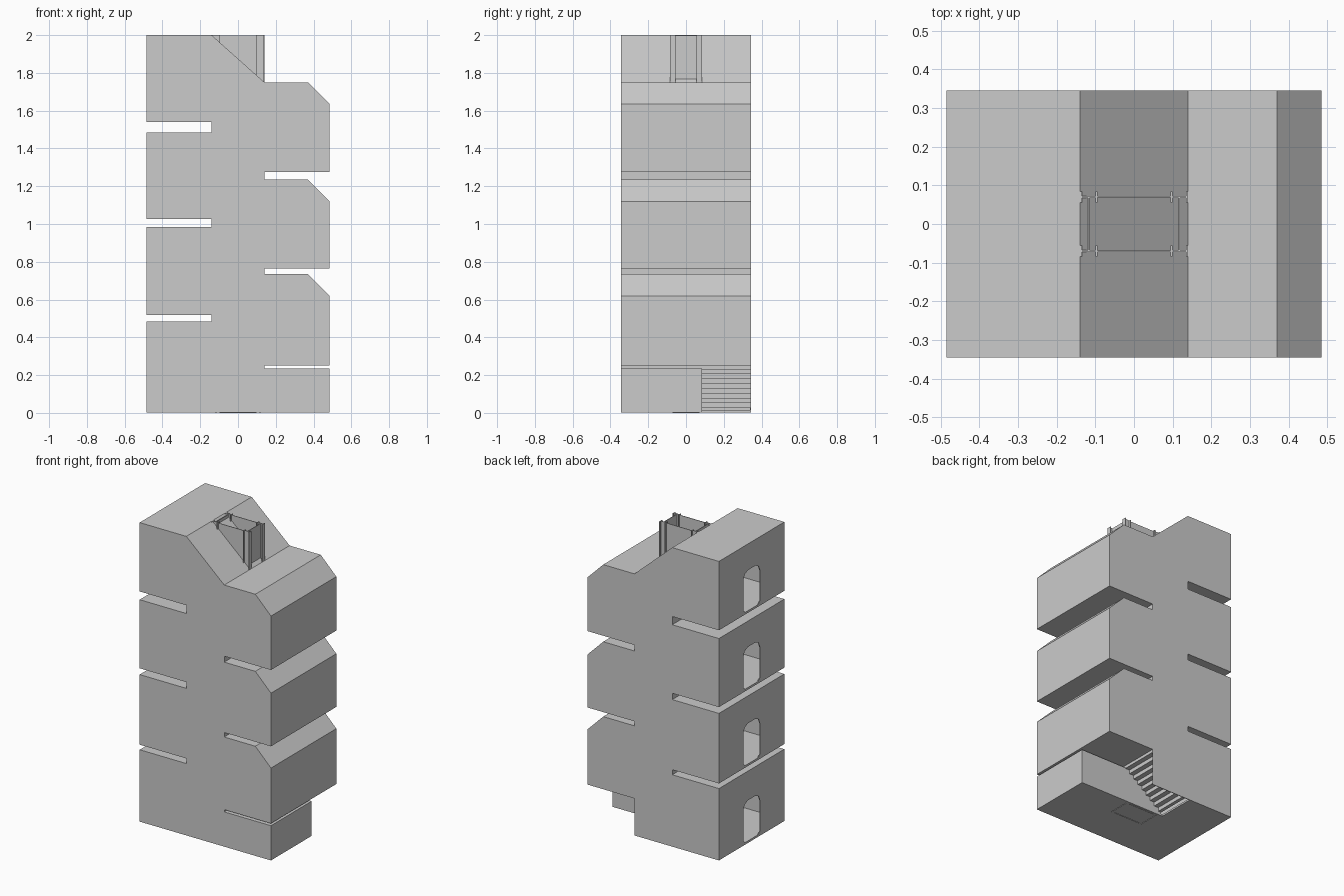
import bpy, bmesh
from mathutils import Vector

cube = bpy.data.objects.get("Cube")
if cube:
    bpy.data.objects.remove(cube)

grey = bpy.data.materials.new("concrete_grey")
grey.use_nodes = True
COLOUR = (0.6, 0.6, 0.6, 1)
grey.diffuse_color = COLOUR
grey.node_tree.nodes["Principled BSDF"].inputs["Base Color"].default_value = COLOUR


def prism(name, outline, axis, lo, hi):
    """Extrude a 2D outline along x, y or z (outline uses the other two axes in order)."""
    bm = bmesh.new()
    verts = []
    for p in outline:
        c = list(p)
        c.insert("xyz".index(axis), lo)
        verts.append(bm.verts.new(c))
    face = bm.faces.new(verts)
    grown = bmesh.ops.extrude_face_region(bm, geom=[face])["geom"]
    move = Vector([hi - lo if a == axis else 0 for a in "xyz"])
    bmesh.ops.translate(bm, vec=move, verts=[v for v in grown if isinstance(v, bmesh.types.BMVert)])
    bmesh.ops.recalc_face_normals(bm, faces=bm.faces)
    mesh = bpy.data.meshes.new(name)
    bm.to_mesh(mesh)
    bm.free()
    mesh.materials.append(grey)
    ob = bpy.data.objects.new(name, mesh)
    bpy.context.scene.collection.objects.link(ob)
    return ob


def box(name, x0, x1, y0, y1, z0, z1):
    return prism(name, [(x0, y0), (x1, y0), (x1, y1), (x0, y1)], "z", z0, z1)


def cut(target, cutter):
    """Subtract the cutter, bake the result and remove the cutter."""
    mod = target.modifiers.new("cut", "BOOLEAN")
    mod.operation, mod.solver, mod.object = "DIFFERENCE", "EXACT", cutter
    graph = bpy.context.evaluated_depsgraph_get()
    baked = bpy.data.meshes.new_from_object(target.evaluated_get(graph))
    target.modifiers.clear()
    target.data = baked
    bpy.data.objects.remove(cutter)


W, D, CORE, BASE = 0.485, 0.345, 0.14, 0.003

# Tower: stacked rooms on both sides of a core, separated by slots
outline = [(-W, BASE), (W, BASE), (W, 0.235), (CORE, 0.235)]
for bottom, top in [(0.25, 0.735), (0.765, 1.235), (1.275, 1.75)]:
    outline += [(CORE, bottom), (W, bottom), (W, top - 0.115), (0.37, top), (CORE, top)]
outline += [(-CORE, 2), (-W, 2)]
for top, bottom in [(1.54, 1.485), (1.027, 0.985), (0.517, 0.483)]:
    outline += [(-W, top), (-CORE, top), (-CORE, bottom), (-W, bottom)]
tower = prism("tower", outline, "y", -D, D)

# Rooms with rounded doorways on the left-hand storeys
for floor, ceiling in [(0.003, 0.483), (0.517, 0.985), (1.027, 1.485), (1.54, 2)]:
    z0, z1 = floor + 0.012, floor + 0.285
    cut(tower, box("room_cutter", -W + 0.005, -CORE - 0.005, -D + 0.005, D - 0.005, z0, ceiling - 0.008))
    door = [(-0.088, z0 + 0.02), (-0.07, z0 + 0.002), (0.07, z0 + 0.002), (0.088, z0 + 0.02),
            (0.088, z1 - 0.05), (0.073, z1 - 0.015), (0.04, z1),
            (-0.04, z1), (-0.073, z1 - 0.015), (-0.088, z1 - 0.05)]
    cut(tower, prism("door_cutter", door, "x", -W - 0.05, -W + 0.05))

# Open entrance corner and the stepped underside of the stair behind it
cut(tower, box("entrance_cutter", CORE, 0.6, 0.085, 0.5, -0.05, 0.242))
STEPS, RUN, RISE = 9, 0.0328, 0.0256
steps = [(CORE + 0.02, -0.05), (CORE + 0.02, STEPS * RISE)]
for i in range(STEPS):
    x = CORE - (i + 1) * RUN
    steps += [(x, (STEPS - i) * RISE), (x, (STEPS - i - 1) * RISE)]
steps[-1] = (steps[-1][0], -0.05)
cut(tower, prism("stair_cutter", steps, "y", 0.085, D - 0.004))

# Lift shaft: four steel columns and thin walls between them
X, Y, T = 0.117, 0.07, 0.0025
for sx, side in [(-1, "right"), (1, "left")]:
    for sy, end in [(-1, "front"), (1, "back")]:
        cx, cy = sx * X, sy * Y
        h, f = 0.023, 0.014
        beam = [(-h, -f), (-h + 0.005, -f), (-h + 0.005, -T), (h - 0.005, -T), (h - 0.005, -f), (h, -f)]
        beam += [(x, -y) for x, y in reversed(beam)]
        prism(f"shaft_column_{end}_{side}", [(cx + x, cy + y) for x, y in beam], "z", BASE, 2)
    box(f"shaft_wall_{side}", sx * X - 0.002, sx * X + 0.002, -Y, Y, 0, 1.997)
for sy, end in [(-1, "front"), (1, "back")]:
    box(f"shaft_wall_{end}", -X + 0.02, X - 0.02, sy * Y - 0.002, sy * Y + 0.002, 0, 1.997)
